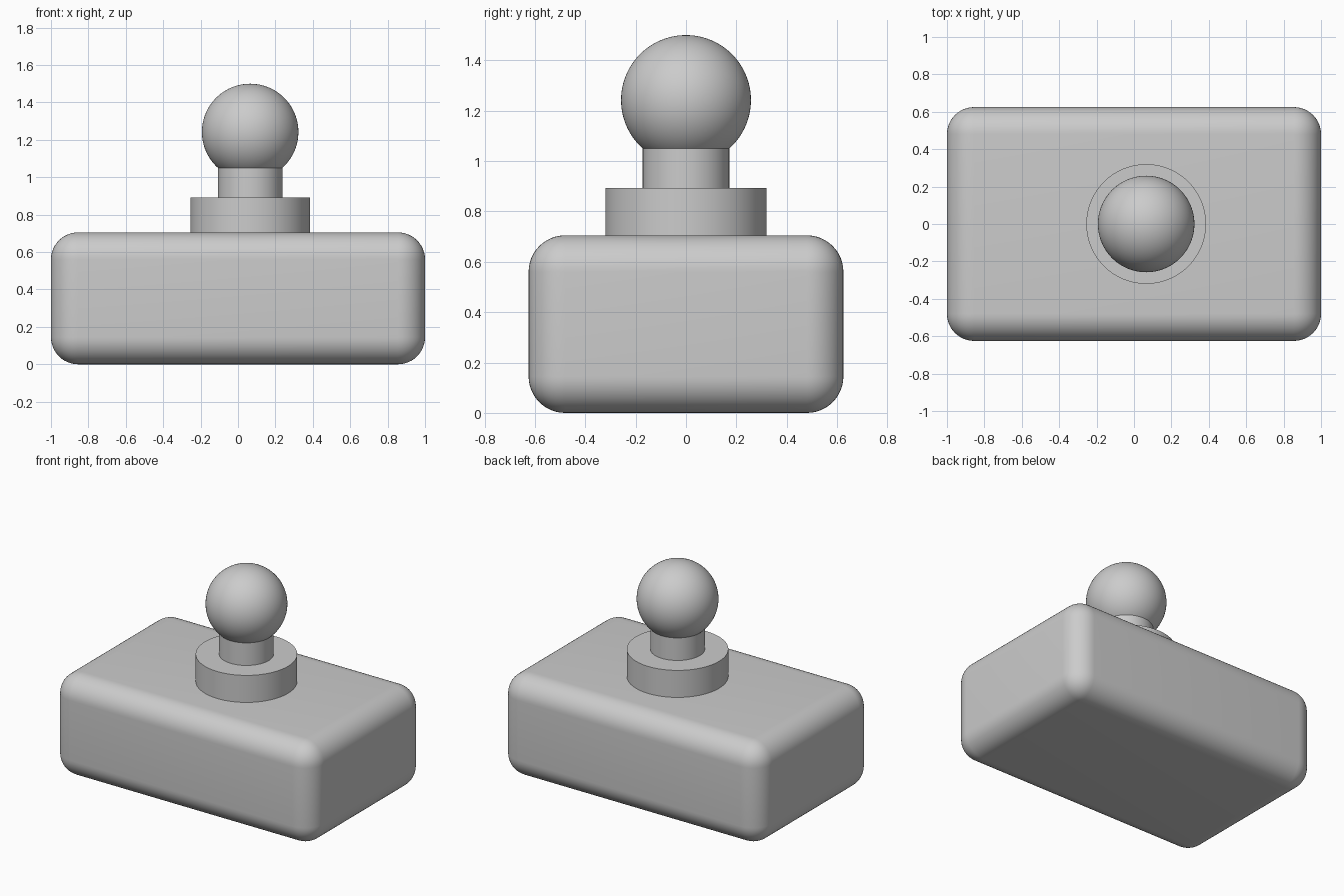
import bpy
import math

default_cube = bpy.data.objects.get("Cube")
if default_cube:
    bpy.data.objects.remove(default_cube, do_unlink=True)

# Single plain grey finish
grey = bpy.data.materials.new("plain_grey")
grey.use_nodes = True
colour = (0.6, 0.6, 0.6, 1)
grey.diffuse_color = colour
grey.node_tree.nodes["Principled BSDF"].inputs["Base Color"].default_value = colour

POST_X = 0.065
BODY_TOP = 0.705


def finish(name):
    """Name, colour and smooth the active object, keeping sharp rims."""
    obj = bpy.context.object
    obj.name = name
    obj.data.materials.append(grey)
    bpy.ops.object.shade_smooth_by_angle(angle=math.radians(30))
    return obj


def post_cylinder(name, radius, bottom, top):
    bpy.ops.mesh.primitive_cylinder_add(
        vertices=96, radius=radius, depth=top - bottom,
        location=(POST_X, 0, (bottom + top) / 2))
    return finish(name)


# Rounded block body
bpy.ops.mesh.primitive_cube_add(size=1, location=(0, 0, BODY_TOP / 2))
bpy.context.object.scale = (2, 1.25, BODY_TOP)
bpy.ops.object.transform_apply(location=False, rotation=False, scale=True)
bevel = bpy.context.object.modifiers.new("rounded_edges", "BEVEL")
bevel.width = 0.145
bevel.segments = 12
bevel.limit_method = 'NONE'
bpy.ops.object.modifier_apply(modifier=bevel.name)
finish("body")

# Stepped post: wide collar, then narrow neck
post_cylinder("collar", 0.32, BODY_TOP - 0.02, 0.893)
post_cylinder("neck", 0.172, 0.87, 1.05)

# Ball on top
bpy.ops.mesh.primitive_uv_sphere_add(
    segments=96, ring_count=48, radius=0.258, location=(POST_X, 0, 1.242))
finish("ball")
